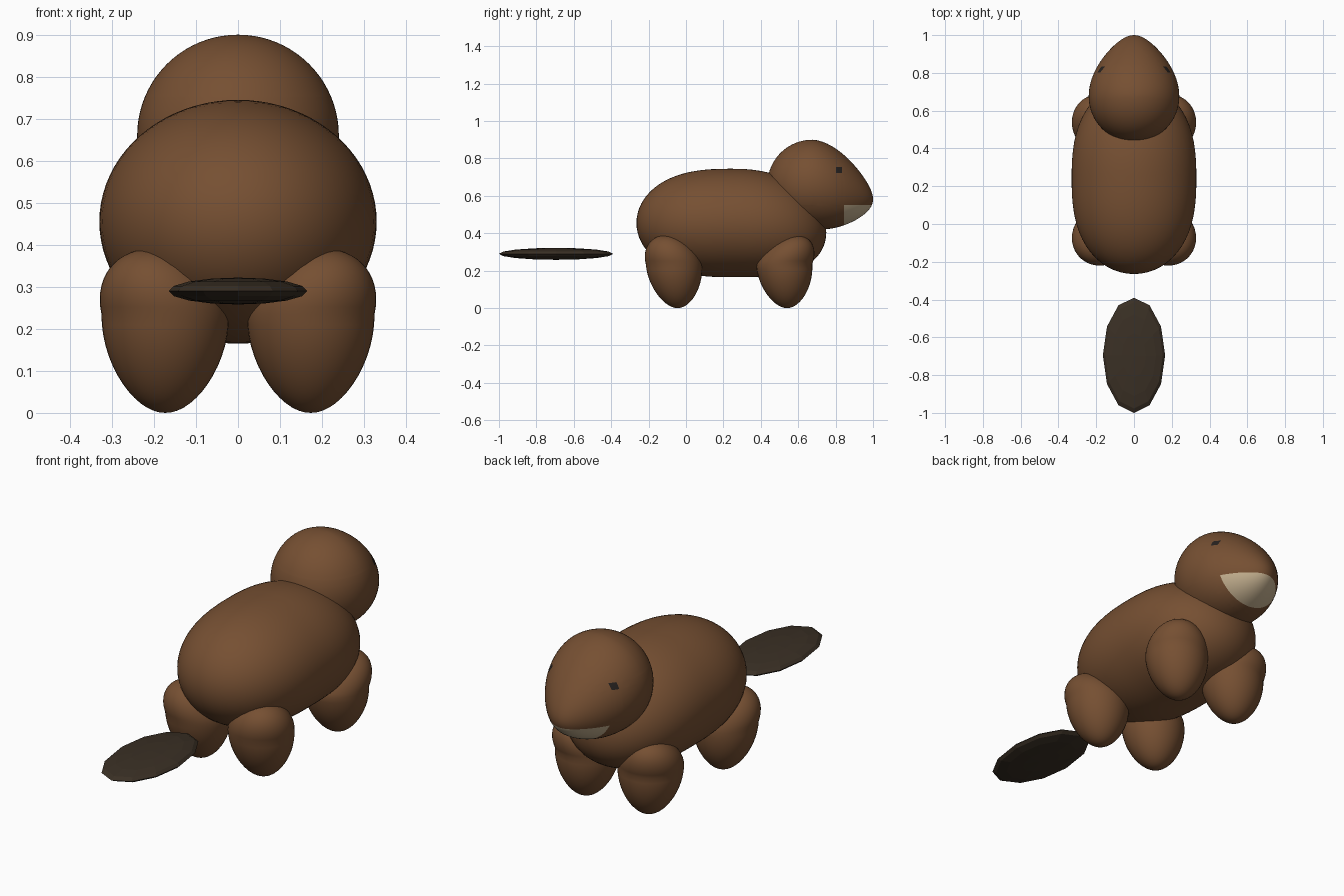
import bpy, bmesh, math
from mathutils import Vector

cube = bpy.data.objects.get("Cube")
if cube:
    bpy.data.objects.remove(cube, do_unlink=True)


def material(name, color):
    m = bpy.data.materials.new(name)
    m.use_nodes = True
    m.diffuse_color = (*color, 1)
    bsdf = next(n for n in m.node_tree.nodes if n.type == 'BSDF_PRINCIPLED')
    bsdf.inputs["Base Color"].default_value = (*color, 1)
    return m


BROWN = material("brown fur", (0.18, 0.079, 0.032))
CREAM = material("cream muzzle", (0.56, 0.44, 0.28))
TAIL = material("dark tail", (0.042, 0.029, 0.018))
EYE = material("eye black", (0.02, 0.016, 0.014))


def blob(name, shape, mats, segments=48, rings=32, smooth=True, cuts=(), rule=None):
    """Unit sphere reshaped by a function, optionally cut by planes and coloured by a rule."""
    bm = bmesh.new()
    bmesh.ops.create_uvsphere(bm, u_segments=segments, v_segments=rings, radius=1)
    for v in bm.verts:
        v.co = shape(*v.co)
    for point, normal in cuts:
        bmesh.ops.bisect_plane(bm, geom=bm.verts[:] + bm.edges[:] + bm.faces[:],
                               plane_co=point, plane_no=normal)
    bmesh.ops.recalc_face_normals(bm, faces=bm.faces[:])
    for f in bm.faces:
        f.smooth = smooth
        if rule:
            f.material_index = rule(f.calc_center_median())
    mesh = bpy.data.meshes.new(name)
    bm.to_mesh(mesh)
    bm.free()
    for m in mats:
        mesh.materials.append(m)
    obj = bpy.data.objects.new(name, mesh)
    bpy.context.collection.objects.link(obj)
    return obj


# Long rounded body: blunt ends, chest drooping slightly
def body_shape(x, y, z):
    ring = math.sqrt(max(1 - y * y, 1e-9))
    r = math.sqrt(max(1 - abs(y) ** 2.6, 0)) / ring
    droop = 0.05 * max(y, 0) ** 2
    return Vector((0.33 * r * x, 0.2425 + 0.5075 * y, 0.455 - droop + 0.29 * r * z))


blob("body", body_shape, [BROWN], 64, 40)


# Head: round skull drawn out into a lowered snout
def head_shape(x, y, z):
    v = max(y, 0)
    r = 0.24 * (1 - 0.3 * v * v)
    length = 0.325 if y > 0 else 0.24
    return Vector((r * x, 0.675 + length * y, 0.66 - 0.078 * v ** 1.5 + r * z))


MUZZLE_BACK, MUZZLE_TOP = 0.845, 0.55
EYE_Y, EYE_Z, EYE_HALF = 0.818, 0.738, 0.015


def head_color(c):
    if c.y > MUZZLE_BACK and c.z < MUZZLE_TOP:
        return 1
    if abs(c.y - EYE_Y) < EYE_HALF and abs(c.z - EYE_Z) < EYE_HALF:
        return 2
    return 0


head_cuts = [((0, y, 0), (0, 1, 0)) for y in (MUZZLE_BACK, EYE_Y - EYE_HALF, EYE_Y + EYE_HALF)]
head_cuts += [((0, 0, z), (0, 0, 1)) for z in (MUZZLE_TOP, EYE_Z - EYE_HALF, EYE_Z + EYE_HALF)]
blob("head", head_shape, [BROWN, CREAM, EYE], 64, 40, cuts=head_cuts, rule=head_color)


# Stubby legs: narrow foot, top leaning outward into the body
def leg(name, side, y0, foot_shift, top_shift):
    def shape(x, y, z):
        up, down = max(z, 0), max(-z, 0)
        taper = 1 - 0.12 * down * down
        return Vector((side * (0.173 + 0.035 * up) + 0.152 * taper * x,
                       y0 + foot_shift * down + top_shift * up + 0.15 * taper * y,
                       0.235 + 0.155 * up - 0.235 * down))
    blob(name, shape, [BROWN], 40, 28)


for side, label in ((1, "left"), (-1, "right")):
    leg("hind_leg_" + label, side, -0.065, 0.02, -0.04)
    leg("fore_leg_" + label, side, 0.525, 0.015, 0.06)

# Flat paddle tail, floating behind the body
blob("paddle_tail", lambda x, y, z: Vector((0.165 * x, -0.695 + 0.305 * y, 0.29 + 0.032 * z)),
     [TAIL], 12, 8, smooth=False)
